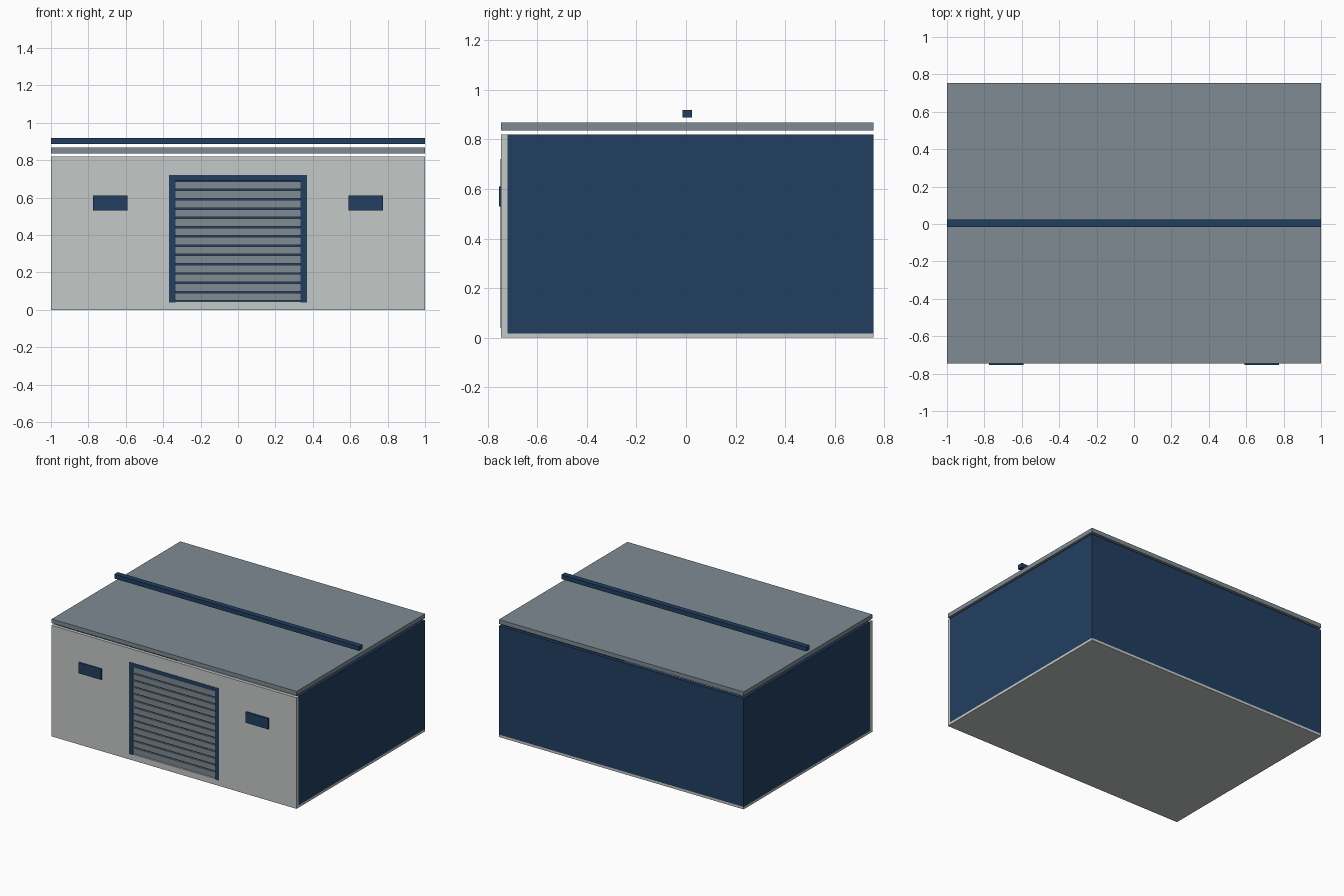
import bpy, bmesh

if "Cube" in bpy.data.objects:
    bpy.data.objects.remove(bpy.data.objects["Cube"])


def material(name, rgb):
    m = bpy.data.materials.new(name)
    m.diffuse_color = (*rgb, 1)
    m.use_nodes = True
    m.node_tree.nodes["Principled BSDF"].inputs["Base Color"].default_value = m.diffuse_color
    return m


LIGHT = material("light_grey", (0.552, 0.578, 0.565))
GREY = material("slate_grey", (0.209, 0.258, 0.288))
BLUE = material("navy_blue", (0.0152, 0.0497, 0.1195))


def boxes(name, mat, *extents):
    """One object from boxes given as (x0, x1, y0, y1, z0, z1)."""
    bm = bmesh.new()
    for x0, x1, y0, y1, z0, z1 in extents:
        for v in bmesh.ops.create_cube(bm, size=1)["verts"]:
            v.co = (x1 if v.co.x > 0 else x0,
                    y1 if v.co.y > 0 else y0,
                    z1 if v.co.z > 0 else z0)
    mesh = bpy.data.meshes.new(name)
    bm.to_mesh(mesh)
    bm.free()
    mesh.materials.append(mat)
    ob = bpy.data.objects.new(name, mesh)
    bpy.context.collection.objects.link(ob)
    return ob


FRONT, BACK, T = -0.745, 0.755, 0.025   # outer wall planes and thickness
IN = FRONT + T
TOP = 0.82
DOOR = 0.335                            # half width of the door opening
SILL, HEAD = 0.045, 0.69

# Floor slab and shell
boxes("floor_slab", LIGHT, (-1, 1, IN, BACK, 0, 0.018))
boxes("side_walls", BLUE,
      (-1, -1 + T, IN, BACK, 0.018, TOP),
      (1 - T, 1, IN, BACK, 0.018, TOP))
boxes("back_wall", BLUE, (-1 + T, 1 - T, BACK - T, BACK, 0.018, TOP))

# Front wall around the door opening
boxes("front_wall", LIGHT,
      (-1, -DOOR, FRONT, IN, 0, TOP),
      (DOOR, 1, FRONT, IN, 0, TOP),
      (-DOOR, DOOR, FRONT, IN, 0, SILL),
      (-DOOR, DOOR, FRONT, IN, HEAD, TOP))

# Door surround, thin plates on the wall
F = FRONT - 0.002
boxes("door_frame", BLUE,
      (-0.368, -DOOR, F, FRONT, 0.04, 0.72),
      (DOOR, 0.368, F, FRONT, 0.04, 0.72),
      (-DOOR, DOOR, F, FRONT, HEAD, 0.72))

# Roller door: blue backing with grey slats
boxes("door_backing", BLUE, (-DOOR, DOOR, FRONT + 0.016, IN, SILL, HEAD))
COUNT = 13
PITCH = (HEAD - SILL) / COUNT
boxes("door_slats", GREY, *[
    (-DOOR, DOOR, FRONT + 0.005, FRONT + 0.017,
     SILL + i * PITCH + 0.004, SILL + (i + 1) * PITCH - 0.004)
    for i in range(COUNT)])

# Wall panels either side of the door
boxes("wall_panels", BLUE, *[
    (c - 0.092, c + 0.092, FRONT - 0.009, FRONT, 0.53, 0.61)
    for c in (-0.682, 0.682)])

# Raised flat roof and ridge bar
boxes("roof", GREY, (-1, 1, FRONT, BACK, 0.836, 0.867))
boxes("ridge_bar", BLUE, (-1, 1, -0.015, 0.025, 0.887, 0.919))
